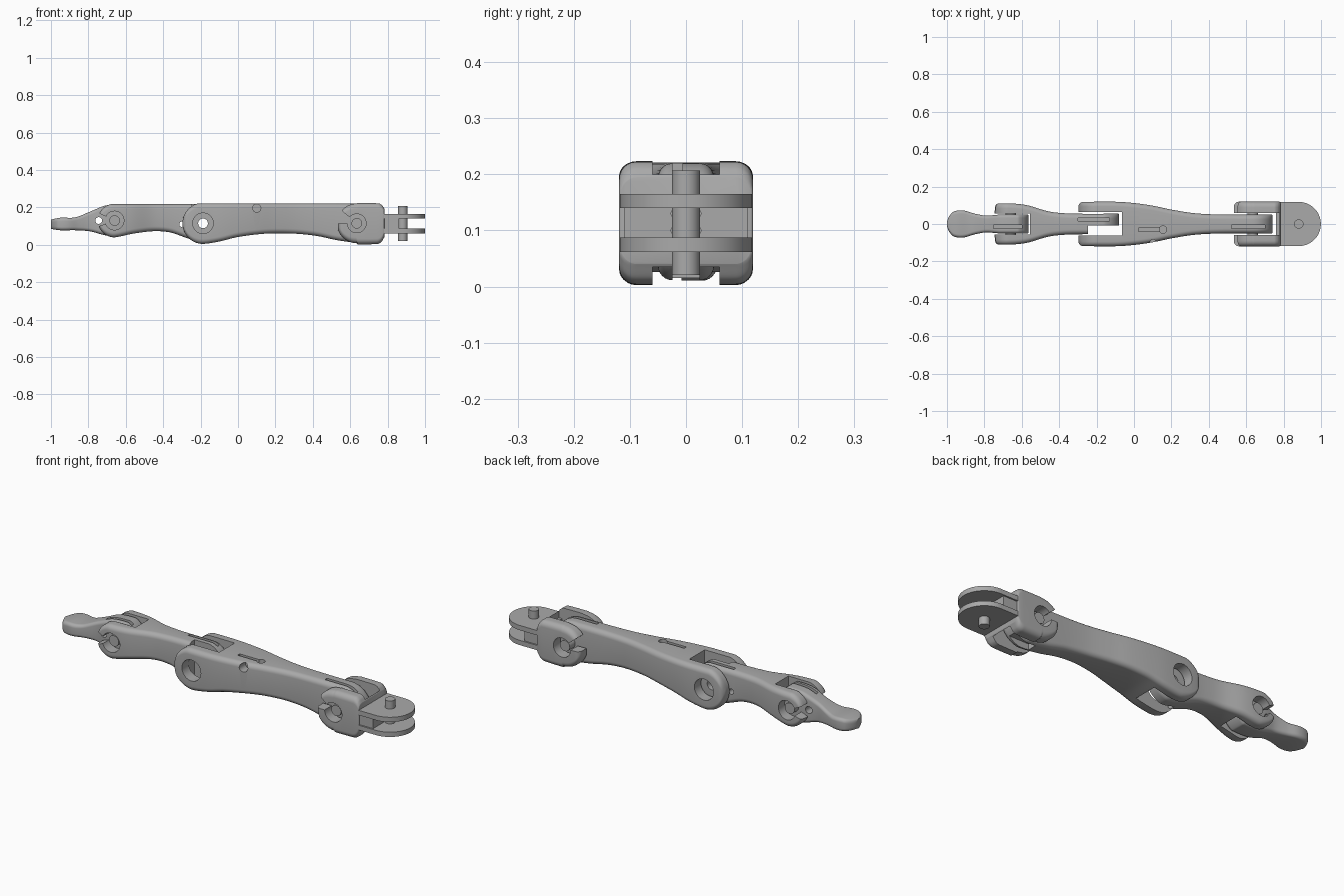
import bpy, bmesh, math
from mathutils import Matrix, Vector

if "Cube" in bpy.data.objects:
    bpy.data.objects.remove(bpy.data.objects["Cube"])

grey = bpy.data.materials.new("plain_grey")
grey.use_nodes = True
grey.diffuse_color = (0.4, 0.4, 0.4, 1)
grey.node_tree.nodes["Principled BSDF"].inputs["Base Color"].default_value = (0.4, 0.4, 0.4, 1)


def make(name, bm):
    bmesh.ops.recalc_face_normals(bm, faces=bm.faces)
    mesh = bpy.data.meshes.new(name)
    bm.to_mesh(mesh)
    bm.free()
    mesh.materials.append(grey)
    ob = bpy.data.objects.new(name, mesh)
    bpy.context.collection.objects.link(ob)
    return ob


def curve(keys, x):
    """Smooth curve through (x, value) keys."""
    if x <= keys[0][0]:
        return keys[0][1]
    if x >= keys[-1][0]:
        return keys[-1][1]
    i = max(k for k in range(len(keys) - 1) if keys[k][0] <= x)

    def slope(k):
        a, b = keys[max(k - 1, 0)], keys[min(k + 1, len(keys) - 1)]
        return (b[1] - a[1]) / (b[0] - a[0])
    (xa, va), (xb, vb) = keys[i], keys[i + 1]
    h = xb - xa
    t = (x - xa) / h
    s = t * t * (3 - 2 * t)
    return va + (vb - va) * s + h * (slope(i) * t * (1 - t) ** 2 - slope(i + 1) * t * t * (1 - t))


def loft(name, x0, x1, top, bottom, width, knuckles, r=0.03, ends=(0.03, 0.03), count=80):
    """Rounded-box sections along x; knuckles (x, z, radius, side) give round ends."""
    bm = bmesh.new()
    rings = []
    for i in range(count + 1):
        x = (x0 + x1) / 2 - (x1 - x0) / 2 * math.cos(math.pi * i / count) * 0.9995
        zt, zb, w = curve(top, x), curve(bottom, x), curve(width, x)
        for cx, cz, cr, side in knuckles:
            if (x - cx) * side > 0:
                h = math.sqrt(max(cr * cr - (x - cx) ** 2, 1e-6))
                zt, zb = min(zt, cz + h), max(zb, cz - h)
        for d, e in ((x - x0, ends[0]), (x1 - x, ends[1])):
            if d < e:
                w -= e - math.sqrt(e * e - (e - d) ** 2)
        q = min(r, w * 0.9, (zt - zb) * 0.45)
        ring = []
        for k, (sy, sz) in enumerate(((1, 1), (-1, 1), (-1, -1), (1, -1))):
            for j in range(7):
                a = math.pi / 2 * (k + j / 6)
                cz = zt - q if sz > 0 else zb + q
                ring.append(bm.verts.new((x, sy * (w - q) + q * math.cos(a), cz + q * math.sin(a))))
        rings.append(ring)
    n = len(rings[0])
    for a, b in zip(rings, rings[1:]):
        for j in range(n):
            bm.faces.new((a[j], a[(j + 1) % n], b[(j + 1) % n], b[j]))
    bm.faces.new(rings[0])
    bm.faces.new(rings[-1])
    return make(name, bm)


def prism(name, pts, lo, hi, axis="Y"):
    """Outline in (x, z) extruded along y, or in (x, y) extruded along z."""
    bm = bmesh.new()
    if axis == "Y":
        vs = [bm.verts.new((u, lo, v)) for u, v in pts]
    else:
        vs = [bm.verts.new((u, v, lo)) for u, v in pts]
    face = bm.faces.new(vs)
    ext = bmesh.ops.extrude_face_region(bm, geom=[face])["geom"]
    move = Vector((0, hi - lo, 0)) if axis == "Y" else Vector((0, 0, hi - lo))
    bmesh.ops.translate(bm, verts=[g for g in ext if isinstance(g, bmesh.types.BMVert)], vec=move)
    return make(name, bm)


def box(name, x, y, z):
    return prism(name, [(x[0], z[0]), (x[1], z[0]), (x[1], z[1]), (x[0], z[1])], *y)


def rod(name, centre, radius, length, axis="Y"):
    bm = bmesh.new()
    turn = {"X": Matrix.Rotation(math.pi / 2, 4, "Y"), "Y": Matrix.Rotation(math.pi / 2, 4, "X"),
            "Z": Matrix.Identity(4)}[axis]
    bmesh.ops.create_cone(bm, cap_ends=True, segments=40, radius1=radius, radius2=radius,
                          depth=length, matrix=Matrix.Translation(centre) @ turn)
    return make(name, bm)


def combine(ob, other, mode="DIFFERENCE"):
    mod = ob.modifiers.new("cut", "BOOLEAN")
    mod.operation, mod.object, mod.solver = mode, other, "EXACT"
    bpy.context.view_layer.objects.active = ob
    bpy.ops.object.modifier_apply(modifier=mod.name)
    bpy.data.objects.remove(other)


def mouth(ob, cx, cz, a0, a1):
    """Snap-fit opening from a pin hole outward."""
    pts = [(cx, cz)] + [(cx + 0.2 * math.cos(math.radians(a)), cz + 0.2 * math.sin(math.radians(a)))
                        for a in (a0, a1)]
    combine(ob, prism("cutter", pts, -0.2, 0.2))


def slot(ob, x, y, depth=0.06, width=0.018):
    combine(ob, box("cutter", x, (y - width / 2, y + width / 2), (0.22 - depth, 0.3)))


TIP, MID, BASE = (-0.66, 0.13), (-0.187, 0.115), (0.635, 0.115)

# Fingertip: flat pad rising into a knuckle
tip = loft("fingertip", -1, -0.565,
           [(-1, .135), (-.95, .145), (-.87, .147), (-.79, .178), (-.7, .212), (-.56, .215)],
           [(-1, .085), (-.95, .078), (-.87, .078), (-.79, .072), (-.7, .05), (-.56, .05)],
           [(-1, .045), (-.96, .068), (-.91, .072), (-.85, .055), (-.79, .045), (-.72, .05), (-.56, .05)],
           [(*TIP, .095, 1)], r=0.018, ends=(0.04, 0.004))
combine(tip, rod("cutter", (-0.745, 0, 0.13), 0.018, 0.4))
slot(tip, (-0.75, -0.6), -0.015)

# Middle segment: fork for the tip, tongue for the next joint
mid = loft("middle_segment", -0.75, -0.08,
           [(-.75, .218), (-.08, .218)],
           [(-.75, .04), (-.66, .04), (-.56, .06), (-.45, .073), (-.36, .066), (-.27, .035), (-.187, .012), (-.08, .012)],
           [(-.75, .108), (-.66, .11), (-.57, .1), (-.46, .068), (-.38, .058), (-.3, .055), (-.08, .055)],
           [(*TIP, .09, -1), (*MID, .107, 1)], r=0.026, ends=(0.025, 0.004))
combine(mid, box("cutter", (-0.8, -0.555), (-0.055, 0.055), (0, 0.3)))
combine(mid, rod("cutter", (TIP[0], 0, TIP[1]), 0.05, 0.4))
mouth(mid, *TIP, 155, 200)
combine(mid, rod("cutter", (MID[0], 0, MID[1]), 0.026, 0.4))
combine(mid, box("cutter", (-0.245, 0), (-0.1, -0.008), (-0.1, 0.3)))
combine(mid, rod("cutter", (-0.3, 0, 0.11), 0.014, 0.4))
slot(mid, (-0.3, -0.13), 0.024)

# Long segment: fork at one end, slim tongue at the other
long_part = loft("long_segment", -0.297, 0.74,
                 [(-.3, .222), (.74, .22)],
                 [(-.3, .005), (-.187, .005), (-.1, .018), (0, .042), (.15, .06), (.3, .06), (.42, .048),
                  (.53, .025), (.635, .012), (.74, .012)],
                 [(-.3, .118), (-.1, .119), (0, .112), (.1, .098), (.2, .077), (.32, .058), (.45, .051), (.74, .05)],
                 [(*MID, .11, -1), (*BASE, .105, 1)], r=0.026, ends=(0.025, 0.004), count=100)
combine(long_part, box("cutter", (-0.4, -0.065), (-0.062, 0.065), (-0.1, 0.3)))
combine(long_part, rod("cutter", (MID[0], 0, MID[1]), 0.055, 0.4))
combine(long_part, rod("cutter", (0.1, -0.12, 0.197), 0.022, 0.14))
combine(long_part, rod("cutter", (0.155, -0.03, 0.2), 0.02, 0.1, "Z"))
slot(long_part, (0.025, 0.155), -0.03)
slot(long_part, (0.52, 0.7), -0.015)
combine(long_part, box("cutter", (0.6, 0.8), (-0.024, 0.024), (-0.1, 0.045)))

# Base fork gripping the long segment
base = loft("base_fork", 0.535, 0.782,
            [(.5, .222), (.75, .222), (.77, .212), (.782, .195)],
            [(.5, .004), (.74, .004), (.765, .014), (.782, .04)],
            [(.5, .119), (.8, .119)],
            [(*BASE, .106, -1)], r=0.03, ends=(0.025, 0.004))
combine(base, box("cutter", (0.5, 0.779), (-0.06, 0.06), (-0.1, 0.3)))
combine(base, rod("cutter", (BASE[0], 0, BASE[1]), 0.05, 0.4))
mouth(base, *BASE, 140, 180)

# Web between the plates, with four tendon holes
web = box("base_web", (0.765, 0.86), (-0.11, 0.11), (0.075, 0.15))
for y in (-0.016, 0.016):
    for z in (0.1, 0.13):
        combine(web, rod("cutter", (0.84, y, z), 0.0105, 0.24, "X"))

# Round-ended plates and swivel pin
outline = [(0.76, -0.118)] + [(0.881 + 0.118 * math.cos(a), 0.118 * math.sin(a))
                              for a in (math.pi * (i / 40 - 0.5) for i in range(41))] + [(0.76, 0.118)]
upper = prism("upper_plate", outline, 0.14, 0.165, "Z")
lower = prism("lower_plate", outline, 0.062, 0.087, "Z")
pin = rod("swivel_pin", (0.881, 0, 0.114), 0.025, 0.186, "Z")

# Joint axles seen inside the open bores
axles = [rod("tip_axle", (TIP[0], 0, TIP[1]), 0.028, 0.17),
         rod("base_axle", (BASE[0], 0, BASE[1]), 0.028, 0.19)]

bpy.ops.object.select_all(action="DESELECT")
for ob in [tip, mid, long_part, base, web, upper, lower, pin] + axles:
    ob.select_set(True)
    bpy.context.view_layer.objects.active = ob
bpy.ops.object.shade_smooth_by_angle(angle=math.radians(32))
